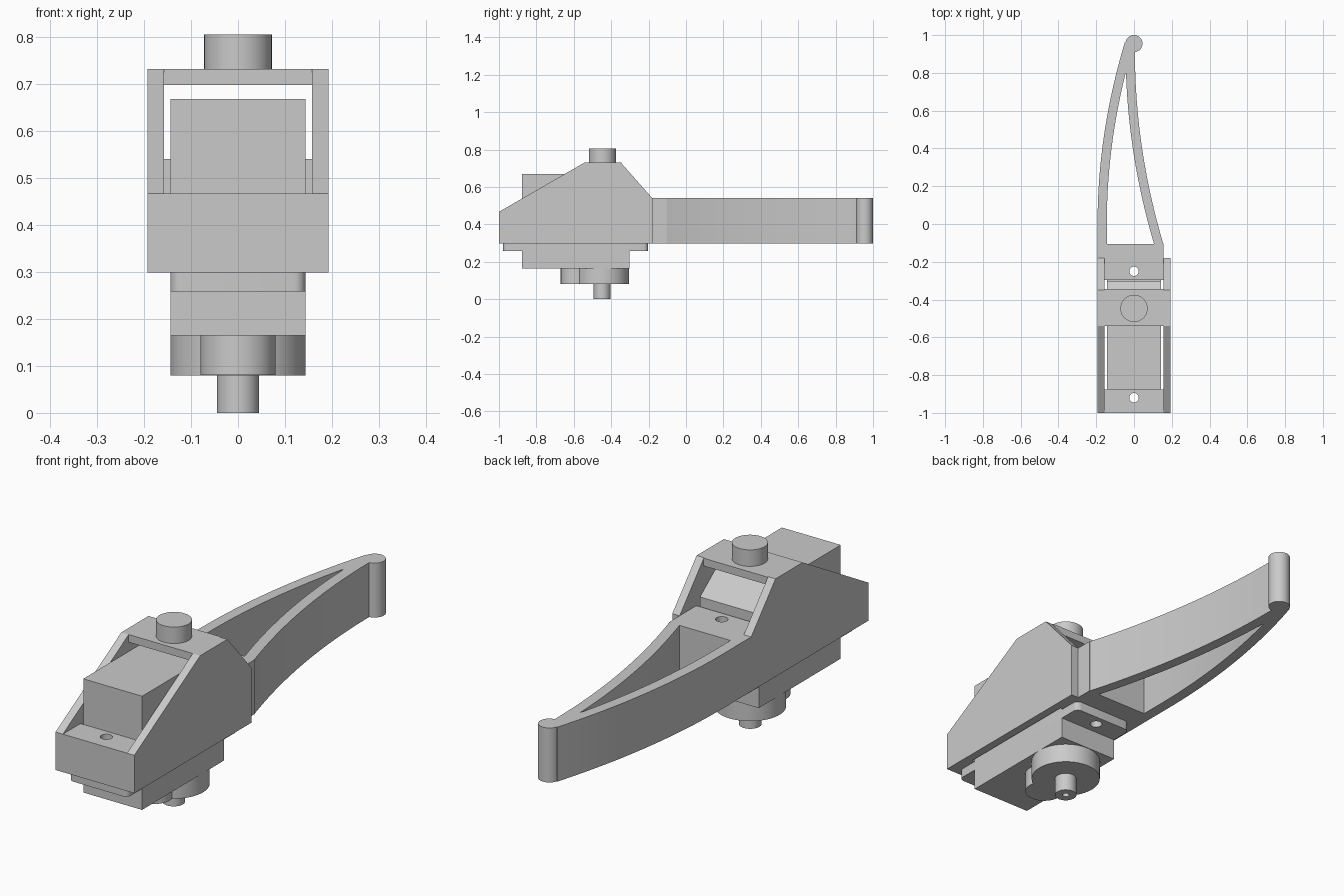
import bpy, bmesh, math

cube = bpy.data.objects.get("Cube")
if cube:
    bpy.data.objects.remove(cube, do_unlink=True)

grey = bpy.data.materials.new("plain grey")
grey.use_nodes = True
grey.diffuse_color = (0.59, 0.59, 0.59, 1)
grey.node_tree.nodes["Principled BSDF"].inputs["Base Color"].default_value = (0.59, 0.59, 0.59, 1)


def prism(name, points, lo, hi, axis="z"):
    """Extrude a closed outline along z, or a (y, z) outline along x."""
    bm = bmesh.new()
    place = (lambda a, b, t: (a, b, t)) if axis == "z" else (lambda a, b, t: (t, a, b))
    face = bm.faces.new([bm.verts.new(place(a, b, lo)) for a, b in points])
    new = bmesh.ops.extrude_face_region(bm, geom=[face])["geom"]
    shift = place(0, 0, hi - lo)
    bmesh.ops.translate(bm, vec=shift, verts=[v for v in new if isinstance(v, bmesh.types.BMVert)])
    bmesh.ops.recalc_face_normals(bm, faces=bm.faces)
    mesh = bpy.data.meshes.new(name)
    bm.to_mesh(mesh)
    bm.free()
    mesh.materials.append(grey)
    obj = bpy.data.objects.new(name, mesh)
    bpy.context.collection.objects.link(obj)
    return obj


def box(name, x, y0, y1, z0, z1):
    return prism(name, [(-x, y0), (x, y0), (x, y1), (-x, y1)], z0, z1)


def cylinder(name, r, y, z0, z1, n=48):
    ring = [(r * math.cos(2 * math.pi * i / n), y + r * math.sin(2 * math.pi * i / n)) for i in range(n)]
    return prism(name, ring, z0, z1)


def cut(obj, cutter):
    mod = obj.modifiers.new("cut", "BOOLEAN")
    mod.operation, mod.solver, mod.object = "DIFFERENCE", "EXACT", cutter
    bpy.context.view_layer.update()
    graph = bpy.context.evaluated_depsgraph_get()
    mesh = bpy.data.meshes.new_from_object(obj.evaluated_get(graph))
    obj.modifiers.clear()
    obj.data = mesh
    bpy.data.objects.remove(cutter, do_unlink=True)


def smooth(*objs):
    bpy.ops.object.select_all(action="DESELECT")
    for o in objs:
        o.select_set(True)
    bpy.context.view_layer.objects.active = objs[0]
    bpy.ops.object.shade_smooth_by_angle(angle=math.radians(30))


# Bracket: two side plates, front block and top bridge
W, IN = 0.193, 0.157
FLOOR, DECK = 0.299, 0.54
side = [(-1, FLOOR), (-0.18, FLOOR), (-0.18, DECK), (-0.35, 0.732), (-0.54, 0.732), (-1, 0.467)]
prism("left_side_plate", side, IN, W, "x")
prism("right_side_plate", side, -W, -IN, "x")
front_block = box("front_block", IN, -1, -0.877, FLOOR, 0.467)
box("top_bridge", IN, -0.54, -0.345, 0.698, 0.732)
boss = cylinder("top_boss", 0.072, -0.447, 0.732, 0.805)

# Finger base, set between the side plates and stepping out behind the right one
BASE, RIB, STEPS = -0.105, 0.049, 24
base = prism("finger_base", [(-W, BASE), (-W, -0.18), (-IN, -0.18), (-IN, -0.297),
                             (IN, -0.297), (IN, BASE)], FLOOR, DECK)


# Finger: two curved ribs that meet at a rounded tip
def left_curve(y):
    return -W + 0.15 * (max(y, 0) / 0.98) ** 2


def right_curve(y):
    return 0.005 + 0.15 * ((0.91 - y) / 1.015) ** 2


def curve(fn, a, b, offset=0):
    ys = [a + (b - a) * i / STEPS for i in range(STEPS + 1)]
    return [(fn(y) + offset, y) for y in ys]


ribs = curve(right_curve, BASE, 0.91) + [(0, 0.955)]
ribs += curve(left_curve, 0.965, 0) + [(-W, BASE), (-W + RIB, BASE)]
ribs += curve(left_curve, 0, 0.79, RIB) + curve(right_curve, 0.8, BASE, -RIB)
finger = prism("finger_ribs", ribs, FLOOR, DECK)
tip = cylinder("finger_tip", 0.045, 0.955, FLOOR, DECK)

# Servo motor: body with a sloped rear top edge, and mounting flange
body = [(-0.876, 0.165), (-0.303, 0.165), (-0.303, 0.58), (-0.42, 0.668), (-0.876, 0.668)]
prism("servo_body", body, -0.144, 0.144, "x")
flange = box("servo_flange", 0.144, -0.978, -0.203, 0.258, FLOOR)
bm = bmesh.new()
bm.from_mesh(flange.data)
corners = [e for e in bm.edges if abs(e.verts[0].co.z - e.verts[1].co.z) > 0.01]
bmesh.ops.bevel(bm, geom=corners, offset=0.025, segments=6, profile=0.5, affect="EDGES")
bm.to_mesh(flange.data)
bm.free()

# Screw holes through bracket and flange
for y, part in ((-0.92, front_block), (-0.25, base)):
    for target in (part, flange):
        cut(target, cylinder("screw_cutter", 0.025, y, 0.2, 0.7, 24))

# Servo gearbox and output shaft
turret = cylinder("gear_housing", 0.144, -0.449, 0.08, 0.165, 64)
lobe = cylinder("gear_housing_lobe", 0.08, -0.59, 0.0805, 0.165)
shaft = cylinder("output_shaft", 0.045, -0.449, 0, 0.08)
cut(shaft, cylinder("shaft_cutter", 0.014, -0.449, -0.05, 0.06, 24))

smooth(boss, base, finger, tip, front_block, flange, turret, lobe, shaft)
